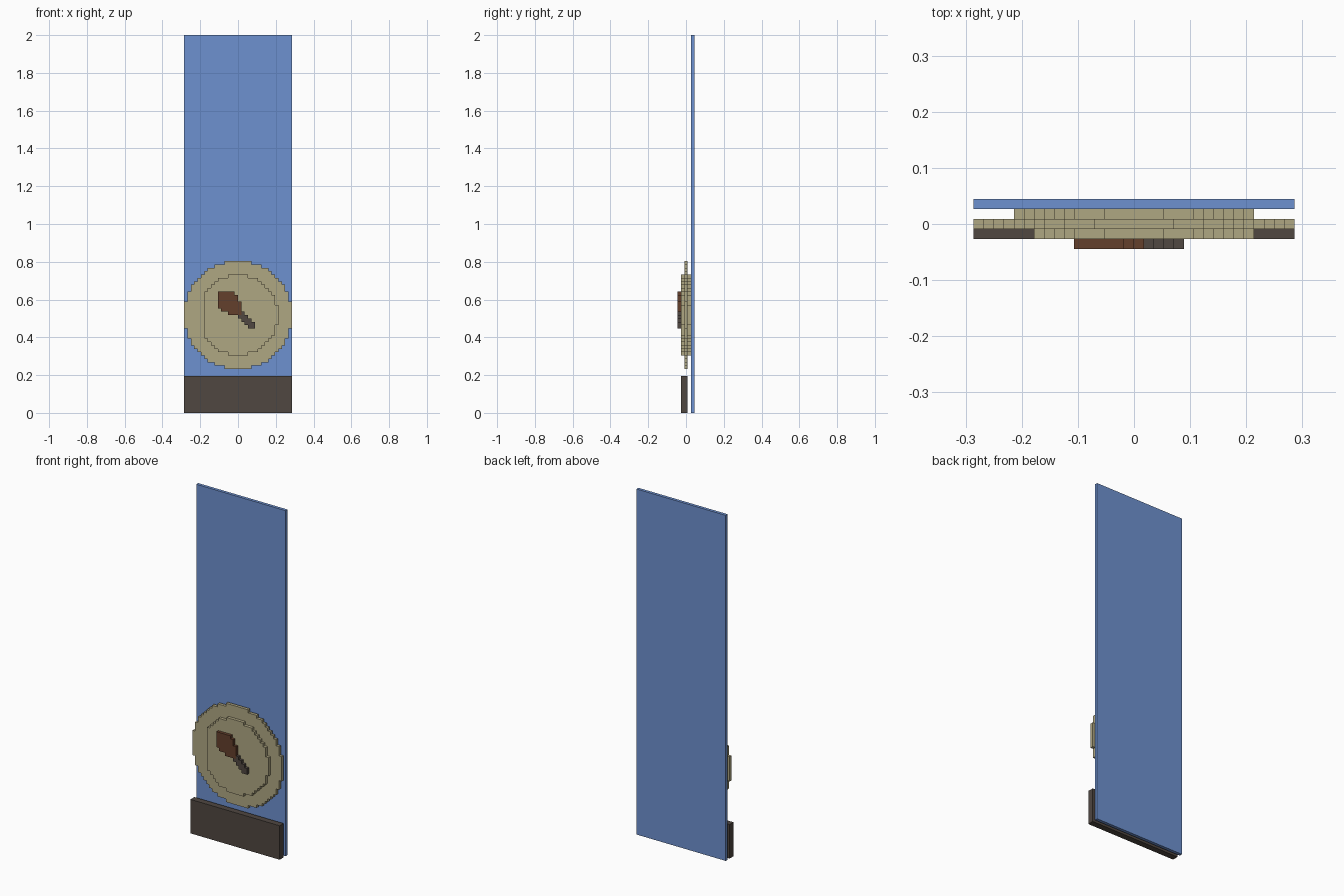
import bpy, bmesh

if "Cube" in bpy.data.objects:
    bpy.data.objects.remove(bpy.data.objects["Cube"])

U = 2 / 112  # block size: the whole model sits on this grid


def material(name, rgb):
    m = bpy.data.materials.new(name)
    m.diffuse_color = (*rgb, 1)
    m.use_nodes = True
    m.node_tree.nodes["Principled BSDF"].inputs["Base Color"].default_value = m.diffuse_color
    return m


BLUE = material("blue", (0.155, 0.285, 0.63))
TAN = material("tan", (0.43, 0.385, 0.225))
DARK = material("dark_brown", (0.079, 0.063, 0.053))
BROWN = material("red_brown", (0.127, 0.05, 0.025))


def slab(name, cells, y0, y1, mat):
    """Stepped plate: merge grid cells (x, z) into one outline, then extrude in y."""
    bm = bmesh.new()
    verts = {}

    def corner(i, k):
        if (i, k) not in verts:
            verts[i, k] = bm.verts.new((i * U, y0 * U, k * U))
        return verts[i, k]

    for i, k in cells:
        bm.faces.new([corner(i, k), corner(i + 1, k), corner(i + 1, k + 1), corner(i, k + 1)])
    bmesh.ops.dissolve_limit(bm, angle_limit=0.01, verts=bm.verts[:], edges=bm.edges[:])
    ext = bmesh.ops.extrude_face_region(bm, geom=bm.faces[:], use_keep_orig=True)
    moved = [v for v in ext["geom"] if isinstance(v, bmesh.types.BMVert)]
    bmesh.ops.translate(bm, verts=moved, vec=(0, (y1 - y0) * U, 0))
    bmesh.ops.recalc_face_normals(bm, faces=bm.faces[:])
    me = bpy.data.meshes.new(name)
    bm.to_mesh(me)
    bm.free()
    me.materials.append(mat)
    ob = bpy.data.objects.new(name, me)
    bpy.context.collection.objects.link(ob)
    return ob


def box(name, x, y, z, mat):
    bpy.ops.mesh.primitive_cube_add(size=1, location=[(a + b) / 2 * U for a, b in (x, y, z)])
    ob = bpy.context.object
    ob.name = name
    ob.scale = [(b - a) * U for a, b in (x, y, z)]
    ob.data.materials.append(mat)


def disc(r, left=-99):
    return [(i, 29 + k) for i in range(-r, r) for k in range(-r, r)
            if (i + .5) ** 2 + (k + .5) ** 2 <= r * r and i >= left]


# Back panel and base board
box("back_panel", (-16, 16), (1.5, 2.5), (0, 112), BLUE)
box("base_board", (-16, 16), (-1.5, 0.5), (0, 11), DARK)

# Round dial: wide rim, hub behind, raised face in front (trimmed on the left)
slab("dial_rim", disc(16), -0.5, 0.5, TAN)
slab("dial_hub", disc(12), 0.5, 1.5, TAN)
slab("dial_face", disc(12, -10), -1.5, -0.5, TAN)

# Diagonal paddle emblem: (first, end) of each row, measured from its top left corner
rows = [(0, 5), (0, 6), (0, 6), (0, 7), (0, 7), (1, 7), (3, 7)]
blade = [(u, v) for v, (a, b) in enumerate(rows) for u in range(a, b)]
grip = [(u, v) for u in range(11) for v in range(11) if max(u, v) > 6 and abs(u - v) < 2]
for name, cells, mat in (("paddle_blade", blade, BROWN), ("paddle_grip", grip, DARK)):
    slab(name, [(u - 6, 35 - v) for u, v in cells], -2.5, -1.5, mat)
